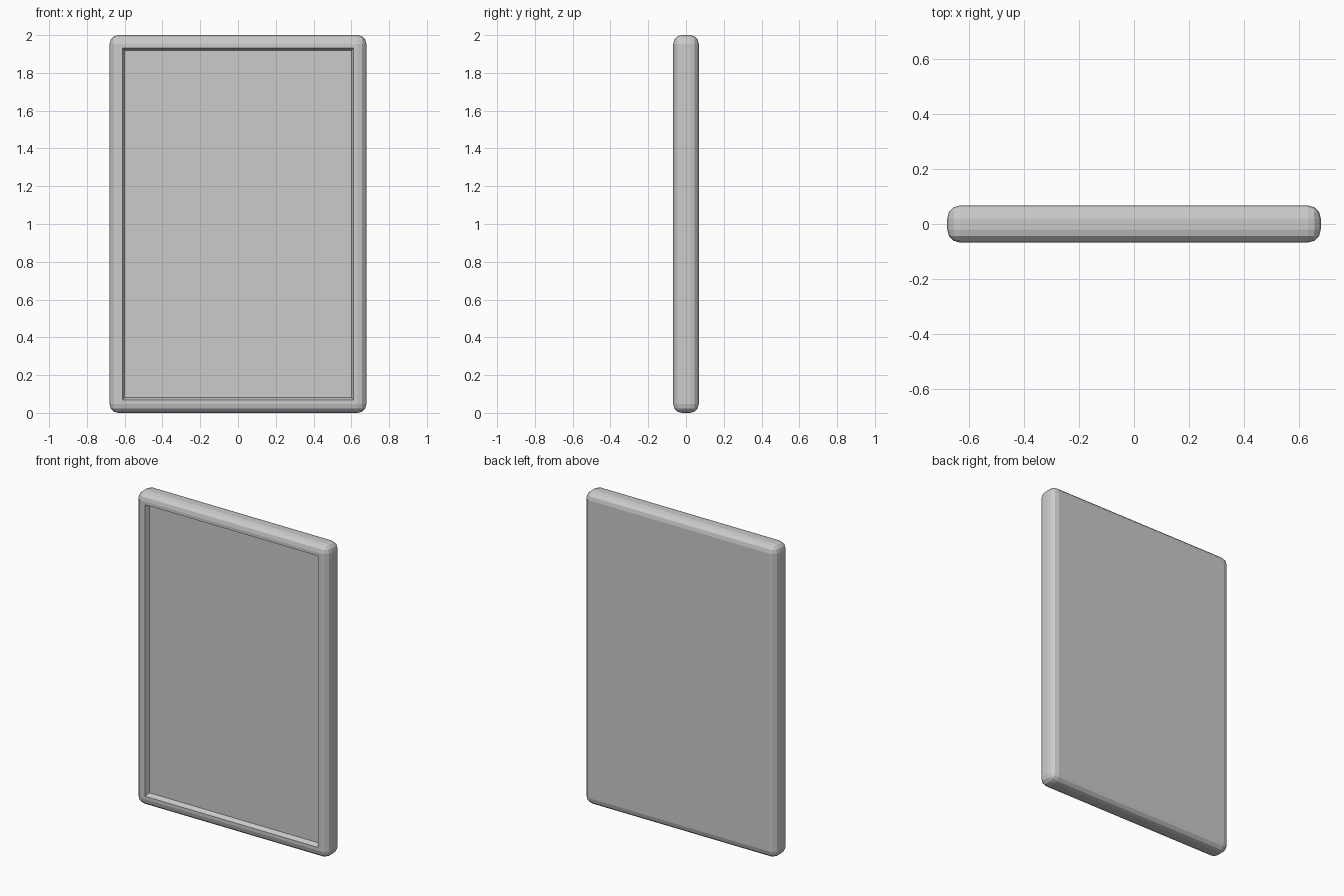
import bpy
import bmesh

WIDTH, DEPTH, HEIGHT = 1.36, 0.135, 2.0
RIM, TAPER, RECESS = 0.076, 0.018, 0.03

cube = bpy.data.objects.get("Cube")
if cube:
    bpy.data.objects.remove(cube, do_unlink=True)

# Single grey finish
grey = bpy.data.materials.new("plain_grey")
grey.use_nodes = True
colour = (0.6, 0.6, 0.6, 1)
grey.diffuse_color = colour
grey.node_tree.nodes["Principled BSDF"].inputs["Base Color"].default_value = colour

# Rounded slab
bm = bmesh.new()
bmesh.ops.create_cube(bm, size=1)
bmesh.ops.scale(bm, vec=(WIDTH, DEPTH, HEIGHT), verts=bm.verts)
bmesh.ops.translate(bm, vec=(0, 0, HEIGHT / 2), verts=bm.verts)
bevel = 0.047
bmesh.ops.bevel(bm, geom=bm.edges[:], offset=bevel, segments=3,
                profile=0.5, affect='EDGES')

# Front rim, then a recessed panel with sloping sides
bm.normal_update()
front = min(bm.faces, key=lambda f: (round(f.calc_center_median().y, 4), -f.calc_area()))
bmesh.ops.inset_region(bm, faces=[front], thickness=RIM - bevel)
bmesh.ops.inset_region(bm, faces=[front], thickness=TAPER)
bmesh.ops.translate(bm, vec=(0, RECESS, 0), verts=front.verts)
bmesh.ops.recalc_face_normals(bm, faces=bm.faces)

mesh = bpy.data.meshes.new("framed_panel")
bm.to_mesh(mesh)
bm.free()
mesh.materials.append(grey)
panel = bpy.data.objects.new("framed_panel", mesh)
bpy.context.collection.objects.link(panel)
